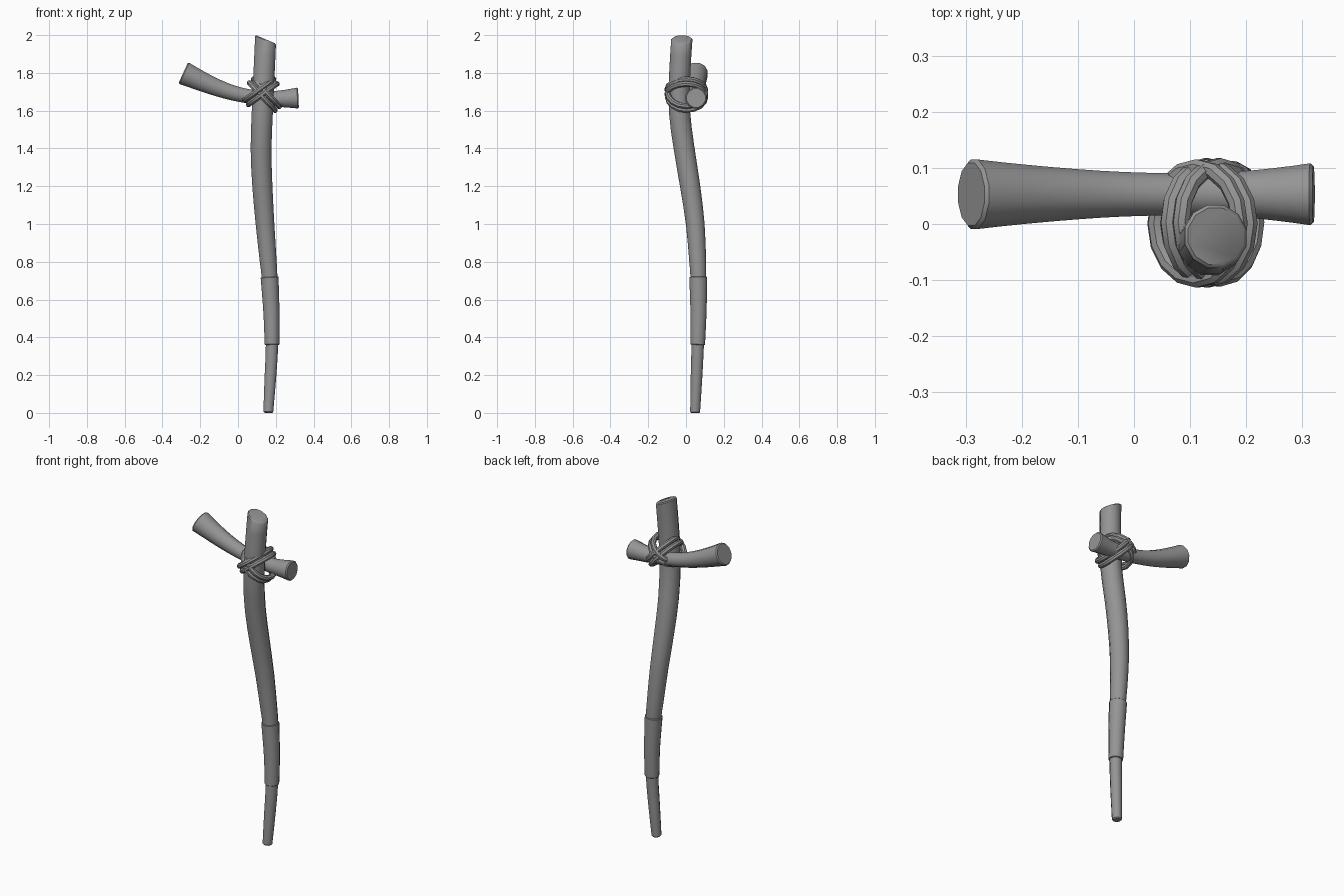
import bpy, bmesh, math
from mathutils import Vector

cube = bpy.data.objects.get("Cube")
if cube:
    bpy.data.objects.remove(cube, do_unlink=True)

grey = bpy.data.materials.new("plain_grey")
grey.use_nodes = True
colour = (0.3, 0.3, 0.3, 1)
grey.diffuse_color = colour
grey.node_tree.nodes["Principled BSDF"].inputs["Base Color"].default_value = colour


def smooth_path(keys, steps):
    """Catmull-Rom through (x, y, z, radius) keys."""
    k = [Vector(p) for p in keys]
    k = [2 * k[0] - k[1]] + k + [2 * k[-1] - k[-2]]
    out = []
    for a, b, c, d in zip(k, k[1:], k[2:], k[3:]):
        for i in range(steps):
            t = i / steps
            out.append(0.5 * (2 * b + (c - a) * t + (2 * a - 5 * b + 4 * c - d) * t ** 2
                              + (3 * b - a - 3 * c + d) * t ** 3))
    return out + [k[-2]]


def tube(name, path, sides, ref, closed=False, end_cut=None, bevel=0.006):
    """Sweep a round section along the path; end_cut is the normal of a slanted last cap."""
    bm = bmesh.new()
    n = len(path)
    rings = []

    def ring(centre, t, radius, cut):
        u = (ref - t * ref.dot(t)).normalized()
        v = t.cross(u)
        verts = []
        for i in range(sides):
            a = math.tau * (i + 0.5) / sides
            o = (u * math.cos(a) + v * math.sin(a)) * radius
            o -= t * (o.dot(cut) / t.dot(cut))
            verts.append(bm.verts.new(centre + o))
        rings.append(verts)

    for i, p in enumerate(path):
        if closed:
            t = path[(i + 1) % n].xyz - path[i - 1].xyz
        else:
            t = path[min(i + 1, n - 1)].xyz - path[max(i - 1, 0)].xyz
        t.normalize()
        cut = end_cut.normalized() if end_cut and i == n - 1 else t
        if not closed and i == 0:
            ring(p.xyz, t, p.w - bevel, cut)
            ring(p.xyz + t * bevel, t, p.w, cut)
        elif not closed and i == n - 1:
            ring(p.xyz - t * bevel, t, p.w, cut)
            ring(p.xyz, t, p.w - bevel, cut)
        else:
            ring(p.xyz, t, p.w, cut)

    pairs = list(zip(rings, rings[1:]))
    if closed:
        pairs.append((rings[-1], rings[0]))
    for a, b in pairs:
        for i in range(sides):
            j = (i + 1) % sides
            bm.faces.new((a[i], a[j], b[j], b[i]))
    if not closed:
        bm.faces.new(rings[0][::-1])
        bm.faces.new(rings[-1])
    bmesh.ops.recalc_face_normals(bm, faces=bm.faces)
    mesh = bpy.data.meshes.new(name)
    bm.to_mesh(mesh)
    bm.free()
    mesh.materials.append(grey)
    obj = bpy.data.objects.new(name, mesh)
    bpy.context.collection.objects.link(obj)
    bpy.ops.object.select_all(action='DESELECT')
    obj.select_set(True)
    bpy.context.view_layer.objects.active = obj
    bpy.ops.object.shade_smooth_by_angle(angle=math.radians(40))
    return obj


Y = Vector((0, 1, 0))

# Bent staff with a slanted top
staff_keys = [
    (0.160, 0.048, 0.0, 0.027), (0.172, 0.056, 0.2, 0.032), (0.180, 0.062, 0.36, 0.034),
    (0.177, 0.066, 0.53, 0.038), (0.167, 0.065, 0.72, 0.043), (0.160, 0.062, 0.8, 0.046),
    (0.143, 0.049, 1.0, 0.051), (0.129, 0.022, 1.2, 0.055), (0.122, -0.010, 1.4, 0.057),
    (0.129, -0.035, 1.6, 0.058), (0.138, -0.033, 1.8, 0.058), (0.146, -0.022, 1.978, 0.058)]
tube("staff", smooth_path(staff_keys, 2), 12, Y, end_cut=Vector((0.43, 0, 1)))

# Slightly thicker grip sleeve over the lower staff
sleeve_keys = [(x, y, z, r + 0.006) for x, y, z, r in staff_keys[2:5]]
tube("grip_sleeve", smooth_path(sleeve_keys, 3), 12, Y, bevel=0.003)

# Curved crossbar, flared at both ends
bar_keys = [
    (-0.290, 0.053, 1.800, 0.064), (-0.150, 0.053, 1.737, 0.050), (-0.020, 0.053, 1.692, 0.041),
    (0.110, 0.053, 1.668, 0.039), (0.210, 0.053, 1.663, 0.044), (0.320, 0.053, 1.667, 0.057)]
tube("crossbar", smooth_path(bar_keys, 3), 12, Y)


# Doubled rope lashings crossing around staff and crossbar
def lashing(name, centre, tilt, half_width):
    along = Vector((math.cos(tilt), 0, math.sin(tilt)))
    normal = along.cross(Y)
    for k, side in enumerate((-1, 1)):
        mid = Vector(centre) + normal * side * 0.015
        path = []
        for i in range(16):
            a = math.tau * i / 16
            p = mid + along * half_width * math.cos(a) + Y * 0.1 * math.sin(a)
            path.append(Vector((*p, 0.0155)))
        tube(f"{name}_{k + 1}", path, 8, normal, closed=True)


lashing("rising_lashing", (0.122, 0.001, 1.70), math.radians(36), 0.092)
lashing("falling_lashing", (0.140, 0.003, 1.685), math.radians(-47), 0.098)
